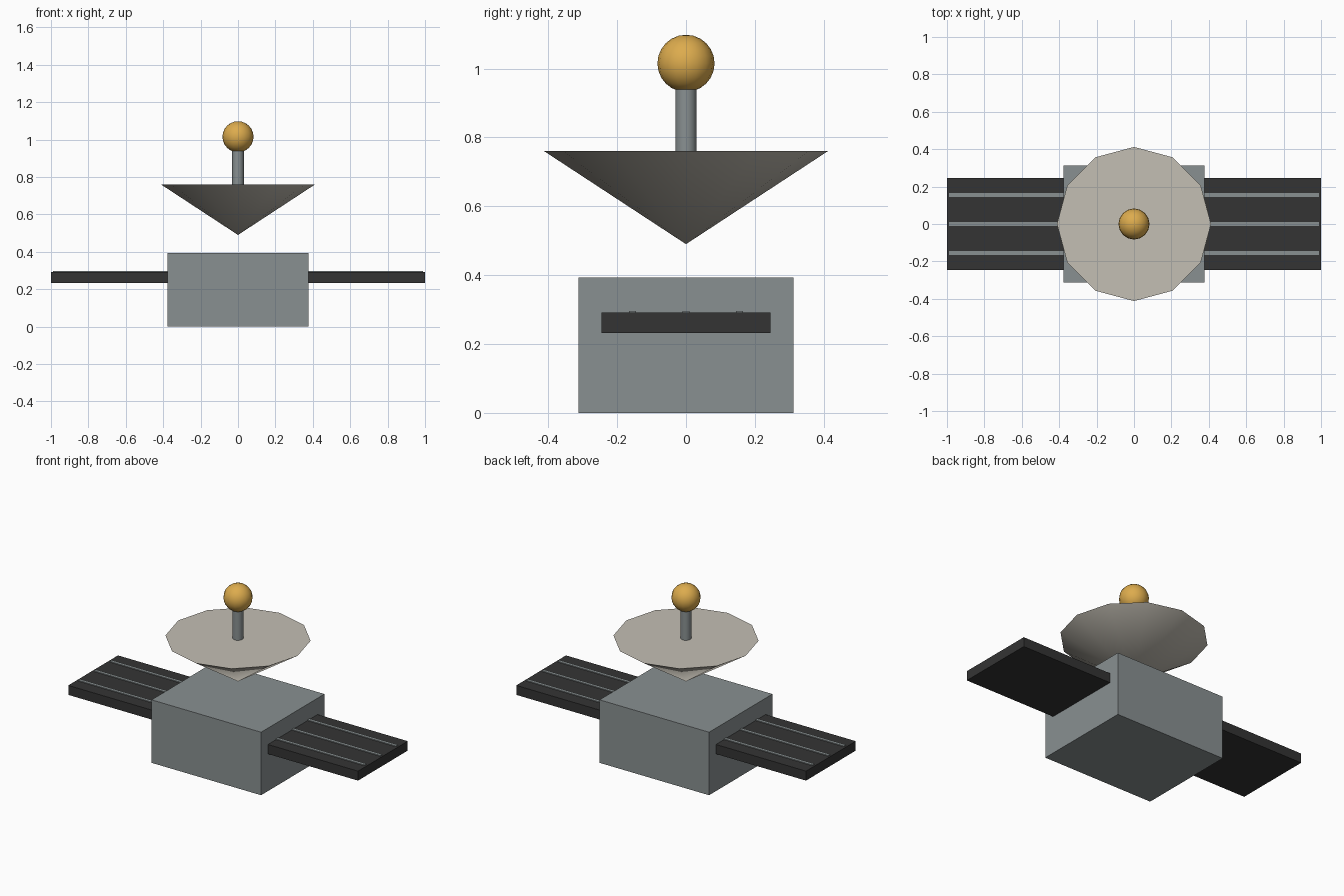
import bpy, math

if "Cube" in bpy.data.objects:
    bpy.data.objects.remove(bpy.data.objects["Cube"])


def material(name, rgb):
    m = bpy.data.materials.new(name)
    m.diffuse_color = (*rgb, 1)
    m.use_nodes = True
    m.node_tree.nodes["Principled BSDF"].inputs["Base Color"].default_value = m.diffuse_color
    return m


GREY = material("steel grey", (0.25, 0.28, 0.285))
DARK = material("panel black", (0.034, 0.034, 0.034))
CREAM = material("dish cream", (0.55, 0.52, 0.455))
GOLD = material("gold", (0.72, 0.41, 0.075))


def finish(name, mat, smooth=False):
    ob = bpy.context.object
    ob.name = name
    ob.data.materials.append(mat)
    if smooth:
        bpy.ops.object.shade_smooth_by_angle(angle=math.radians(40))
    return ob


def box(name, lo, hi, mat):
    centre = [(a + b) / 2 for a, b in zip(lo, hi)]
    bpy.ops.mesh.primitive_cube_add(size=1, location=centre)
    bpy.context.object.scale = [b - a for a, b in zip(lo, hi)]
    bpy.ops.object.transform_apply(location=False, rotation=False, scale=True)
    return finish(name, mat)


# Main body
box("body", (-0.378, -0.312, 0), (0.378, 0.312, 0.393), GREY)

# Solar panels with raised strips on both sides
for side, label in ((-1, "left"), (1, "right")):
    x0, x1 = sorted((side * 0.37, side * 1.0))
    box(f"{label}_panel", (x0, -0.245, 0.232), (x1, 0.245, 0.291), DARK)
    x0, x1 = sorted((side * 0.37, side * 0.988))
    for i, y in enumerate((-0.155, 0, 0.155)):
        box(f"{label}_panel_strip_{i + 1}", (x0, y - 0.01, 0.28), (x1, y + 0.01, 0.296), GREY)

# Dish: inverted twelve-sided cone with a flat closed top
bpy.ops.mesh.primitive_cone_add(vertices=12, radius1=0, radius2=0.412, depth=0.27,
                                location=(0, 0, 0.625))
finish("dish", CREAM, True)

# Mast and ball
bpy.ops.mesh.primitive_cylinder_add(vertices=16, radius=0.031, depth=0.21, location=(0, 0, 0.855))
finish("mast", GREY, True)
bpy.ops.mesh.primitive_uv_sphere_add(segments=16, ring_count=12, radius=0.083,
                                     location=(0, 0, 1.015))
finish("antenna_ball", GOLD, True)
